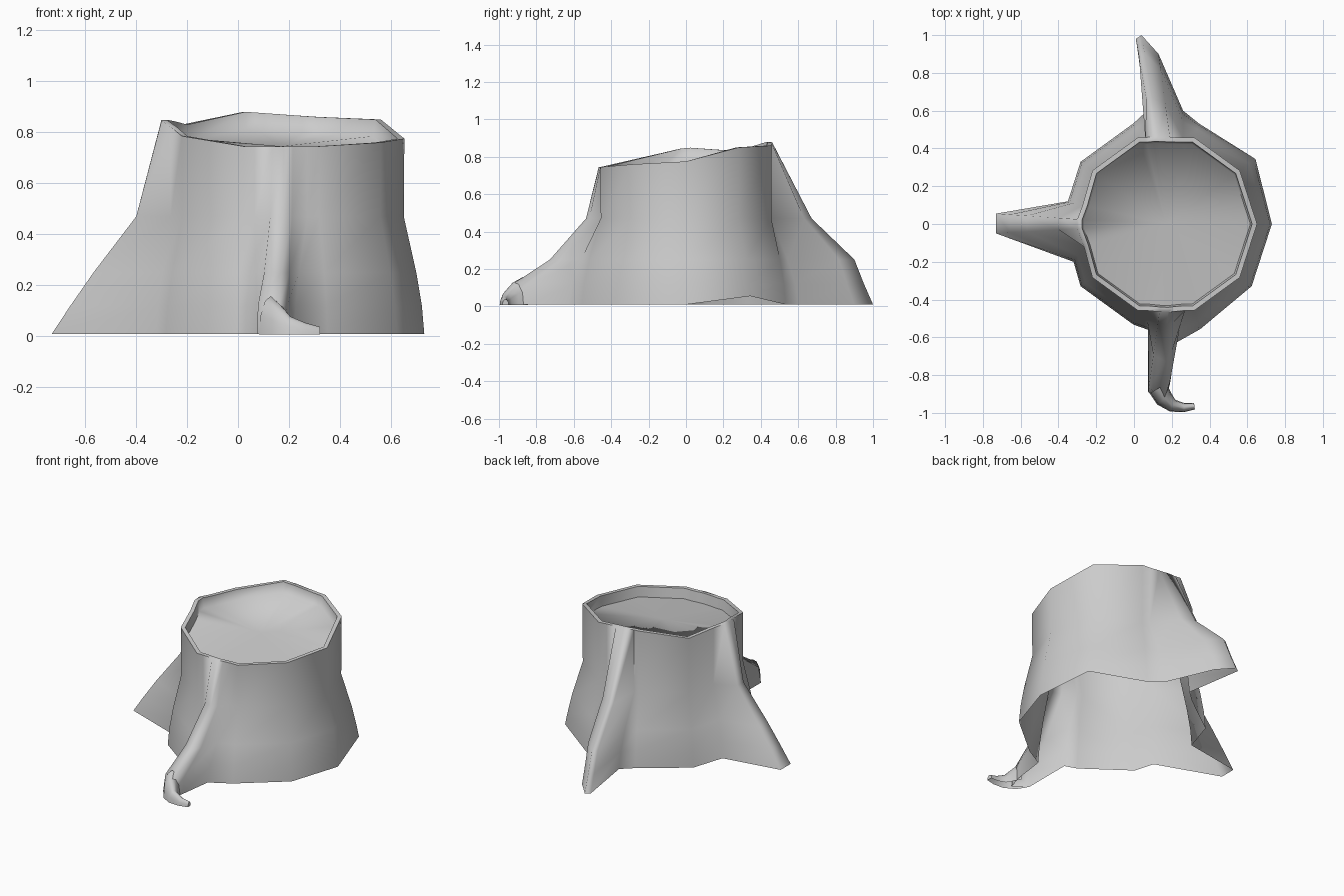
import bpy, math
from mathutils import Vector

if "Cube" in bpy.data.objects:
    bpy.data.objects.remove(bpy.data.objects["Cube"])

CX, R = 0.17, 0.482
LEVELS = [0.01, 0.12, 0.25, 0.47]
# How far each column has moved from its ground point to its rim point, per level
TRUNK = [0, .12, .4, 1.03, 1]
LEFT = [0, .17, .38, .77, 1]
BACK = [0, .09, .185, .61, 1]
FRONT = [0, .05, .46, .86, 1]
# Rim height by decagon corner, counter-clockwise from +x
RIM_Z = [.775, .85, .86, .88, .83, .85, .785, .745, .745, .76]


def make(name, verts, faces):
    me = bpy.data.meshes.new(name)
    me.from_pydata([tuple(v) for v in verts], [], faces)
    me.update()
    ob = bpy.data.objects.new(name, me)
    bpy.context.collection.objects.link(ob)
    bpy.ops.object.select_all(action='DESELECT')
    ob.select_set(True)
    bpy.context.view_layer.objects.active = ob
    bpy.ops.object.shade_smooth_by_angle(angle=math.radians(78))
    return ob


def corner(i, r):
    a = math.radians(36 * i)
    return (CX + r * math.cos(a), r * math.sin(a))


def rim_height(x, y):
    t = (math.degrees(math.atan2(y, x - CX)) % 360) / 36
    i = int(t) % 10
    f = t - int(t)
    return RIM_Z[i] * (1 - f) + RIM_Z[(i + 1) % 10] * f


def loft(rings, closed=True):
    n = len(rings[0])
    verts = [v for ring in rings for v in ring]
    faces = [(k * n + i, k * n + (i + 1) % n, (k + 1) * n + (i + 1) % n, (k + 1) * n + i)
             for k in range(len(rings) - 1) for i in range(n if closed else n - 1)]
    return verts, faces


# Root columns: ground point, rim point, profile
back_root = [((.26, .60), (.26, .458), TRUNK), ((.13, .90), (.19, .46), BACK),
             ((.04, 1.0), (.13, .462), BACK), ((.01, .98), (.10, .462), BACK),
             ((.07, .60), (.06, .458), TRUNK)]
left_root = [((-.35, .12), (-.272, .10), TRUNK), ((-.73, .055), (-.30, .025), LEFT),
             ((-.73, -.05), (-.30, -.025), LEFT), ((-.32, -.20), (-.265, -.12), TRUNK)]
front_root = [((.075, -.56), (.065, -.458), TRUNK), ((.075, -.89), (.135, -.465), FRONT),
              ((.16, -.95), (.18, -.467), FRONT), ((.19, -.85), (.215, -.463), FRONT),
              ((.22, -.63), (.27, -.458), TRUNK)]

# Bark: decagonal trunk with the roots worked into its wall
columns = []
for i in range(10):
    if i == 5:
        columns += left_root
    else:
        columns.append((corner(i, .585 if i in (1, 8) else .56), corner(i, R), TRUNK))
    if i == 2:
        columns += back_root
    if i == 7:
        columns += front_root

rings = []
for k in range(5):
    ring = []
    for g, t, prof in columns:
        f = prof[k]
        x, y = g[0] + (t[0] - g[0]) * f, g[1] + (t[1] - g[1]) * f
        ring.append((x, y, LEVELS[k] if k < 4 else rim_height(*t)))
    rings.append(ring)
# Low arch under the back right edge
rings[0][1] = (rings[0][1][0], rings[0][1][1], .055)
# Rim lip, inner wall and sunken cut face
for scale, drop in ((.945, 0), (.925, .065)):
    rings.append([(CX + (x - CX) * scale, y * scale, z - drop) for x, y, z in rings[4]])
verts, faces = loft(rings)
n = len(columns)
verts.append((CX, 0, .745))
faces += [(6 * n + i, 6 * n + (i + 1) % n, len(verts) - 1) for i in range(n)]
make("stump", verts, faces)

# Curled toe at the end of the front root: x, y, half width, height
path = [(.128, -.87, .052, .15), (.16, -.925, .048, .12), (.205, -.962, .034, .07),
        (.265, -.972, .024, .045), (.32, -.965, .017, .03)]
sections = []
for k, (x, y, w, h) in enumerate(path):
    a, b = path[max(k - 1, 0)], path[min(k + 1, len(path) - 1)]
    d = Vector((b[0] - a[0], b[1] - a[1])).normalized()
    sections.append([(x + d.y * w * math.cos(t), y - d.x * w * math.cos(t), .008 + h * math.sin(t))
                     for t in [math.pi * j / 6 for j in range(7)]])
verts, faces = loft(sections, closed=False)
# orient the strip outward and cap the tip
faces = [f[::-1] for f in faces]
faces.append(tuple(range(len(verts) - 7, len(verts))))
make("front_root_toe", verts, faces)
